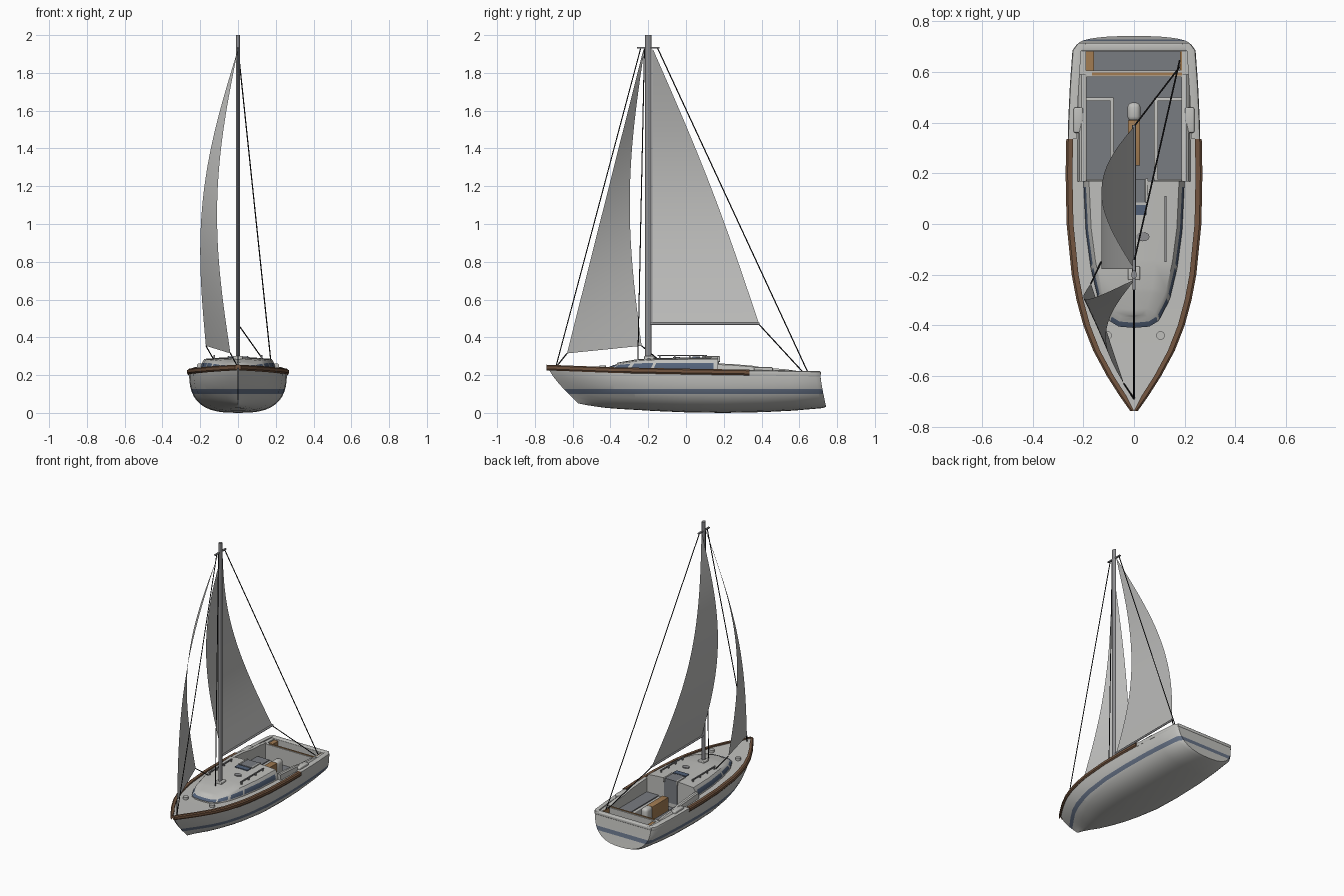
import bpy, bmesh, math
from mathutils import Vector

if "Cube" in bpy.data.objects:
    bpy.data.objects.remove(bpy.data.objects["Cube"])

def mat(name, r, g, b):
    m = bpy.data.materials.new(name)
    m.diffuse_color = (r, g, b, 1)
    m.use_nodes = True
    m.node_tree.nodes["Principled BSDF"].inputs["Base Color"].default_value = m.diffuse_color
    return m

WHITE = mat("hull white", .52, .52, .50)
SAIL = mat("sail cloth", .50, .50, .49)
STRIPE = mat("blue grey stripe", .13, .165, .235)
GLASS = mat("window blue", .085, .12, .19)
FLOOR = mat("deck grey", .19, .20, .22)
RAIL = mat("dark wood", .17, .09, .05)
TEAK = mat("light teak", .36, .20, .085)
METAL = mat("mast metal", .27, .27, .28)
ROPE = mat("rope black", .015, .015, .017)

def interp(tab, y, k=1):
    if y <= tab[0][0]:
        return tab[0][k]
    for a, b in zip(tab, tab[1:]):
        if y <= b[0]:
            return a[k] + (b[k] - a[k]) * (y - a[0]) / (b[0] - a[0])
    return tab[-1][k]

def finish(bm, name, mats, angle=35):
    bmesh.ops.remove_doubles(bm, verts=bm.verts, dist=1e-5)
    bmesh.ops.recalc_face_normals(bm, faces=bm.faces)
    me = bpy.data.meshes.new(name)
    bm.to_mesh(me)
    bm.free()
    for m in mats:
        me.materials.append(m)
    ob = bpy.data.objects.new(name, me)
    bpy.context.collection.objects.link(ob)
    smooth(ob, angle)
    return ob

def smooth(ob, angle=35):
    bpy.ops.object.select_all(action='DESELECT')
    bpy.context.view_layer.objects.active = ob
    ob.select_set(True)
    bpy.ops.object.shade_smooth_by_angle(angle=math.radians(angle))

def loft(rings, closed=True, caps=True, rule=None):
    bm = bmesh.new()
    vs = [[bm.verts.new(p) for p in r] for r in rings]
    n = len(rings[0])
    for i in range(len(vs) - 1):
        for j in range(n if closed else n - 1):
            k = (j + 1) % n
            f = bm.faces.new((vs[i][j], vs[i][k], vs[i + 1][k], vs[i + 1][j]))
            f.material_index = rule(i, j) if rule else 0
    if caps:
        bm.faces.new(vs[0])
        bm.faces.new(vs[-1])
    return bm

def box(name, x, y, z, m, bevel=0):
    bm = loft([[(x[0], y[0], h), (x[1], y[0], h), (x[1], y[1], h), (x[0], y[1], h)] for h in z])
    if bevel:
        bmesh.ops.bevel(bm, geom=bm.edges[:], offset=bevel, segments=3, affect='EDGES', profile=.5)
    return finish(bm, name, [m])

def tube(name, a, b, r, m, n=6, ratio=1):
    a, b = Vector(a), Vector(b)
    q = (b - a).to_track_quat('Z', 'Y')
    ring = [Vector((r * math.cos(t), r * ratio * math.sin(t), 0))
            for t in (2 * math.pi * i / n for i in range(n))]
    return finish(loft([[p + q @ v for v in ring] for p in (a, b)]), name, [m], 50)

# Hull stations: y at sheer, half width, y at keel, keel height, fullness
ST = [(-.732, .004, -.57, .05, 1.7), (-.68, .045, -.53, .042, 1.75), (-.6, .096, -.48, .034, 1.9),
      (-.5, .15, -.42, .026, 2.1), (-.4, .189, -.34, .02, 2.3), (-.3, .216, -.25, .015, 2.5),
      (-.2, .235, -.17, .01, 2.6), (0, .255, 0, .003, 2.8), (.2, .259, .2, 0, 2.8),
      (.4, .255, .41, .004, 2.8), (.55, .248, .57, .012, 2.7), (.685, .238, .72, .025, 2.6),
      (.71, .22, .742, .032, 2.5)]
SHEER = [(-.735, .245), (-.4, .232), (0, .224), (.71, .213)]
S = lambda y: interp(SHEER, y)
rings = []
for yt, w, yb, zk, n in ST:
    half = []
    for j in range(13):
        d = math.sin(math.pi / 2 * j / 12)
        half.append((w * max(0, 1 - d ** n) ** (1 / n), yt + (yb - yt) * d ** 1.3, S(yt) + (zk - S(yt)) * d))
    rings.append(half + [(-x, y, z) for x, y, z in reversed(half[:-1])])
bm = loft(rings)
for h in (.099, .127):
    bmesh.ops.bisect_plane(bm, geom=bm.verts[:] + bm.edges[:] + bm.faces[:], plane_co=(0, 0, h), plane_no=(0, 0, 1))
hull = finish(bm, "hull", [WHITE, STRIPE, FLOOR])

# Cockpit and aft well are cut out of the hull
for y, z in (((.17, .58), (.10, .4)), ((.605, .68), (.16, .4))):
    cut = box("cutter", (-.19, .19), y, z, WHITE)
    md = hull.modifiers.new("cut", 'BOOLEAN')
    md.object, md.solver = cut, 'EXACT'
    bpy.context.view_layer.objects.active = hull
    bpy.ops.object.modifier_apply(modifier="cut")
    bpy.data.objects.remove(cut)
for p in hull.data.polygons:
    c, nz = p.center, p.normal.z
    inside = abs(c.x) < .195 and .165 < c.y < .685 and (nz > .9 or c.y < .17 + .001 or c.y > .679)
    inside = inside or (abs(abs(c.x) - .19) < .002 and abs(p.normal.x) > .98 and p.normal.x * c.x < 0)
    if nz > .9 and c.z < .19:
        p.material_index = 2
    elif .099 < c.z < .127 and abs(nz) < .9 and not inside:
        p.material_index = 1
    else:
        p.material_index = 0
smooth(hull)

# Wooden rub rails and rounded stern gunwale
def edge_strip(name, ys, m, prof):
    for s in (1, -1):
        r = [[(s * max(0, interp(ST, y) + a), y - (.006 if y < -.73 else 0), S(y) + b) for a, b in prof] for y in ys]
        finish(loft(r), name, [m])
front = [s[0] for s in ST if s[0] < .3] + [.335]
edge_strip("rub_rail", front, RAIL, [(-.016, -.004), (.004, -.02), (.011, -.012), (.011, .004), (.003, .01), (-.016, .01)])
edge_strip("stern_gunwale", [.335, .4, .55, .685, .71], WHITE, [(-.03, -.004), (.002, -.02), (.005, -.01), (.002, .004), (-.006, .008), (-.03, .008)])
box("stern_rim", (-.222, .222), (.682, .714), (.198, .221), WHITE, .006)

# Cabin with wrap-around windows
HALF = [(.06, -.405), (.093, -.385), (.1, -.377), (.135, -.31), (.143, -.29), (.168, -.185),
        (.171, -.17), (.19, -.03), (.1985, .145), (.2, .17)]
OUT = [(-x, y) for x, y in reversed(HALF)] + [(0, -.41)] + HALF
ROOF = [(-.41, .257), (-.33, .27), (-.25, .281), (.17, .286)]
def cabin_z(k, y):
    wb, top = S(y) + .009, interp(ROOF, y)
    return (S(y) - .02, wb, wb + .62 * (top - wb), top, top + .006, top + .009)[k]
rings = []
for k, (sx, sy) in enumerate([(1, 1), (1, 1), (.955, .965), (.89, .93), (.5, .92), (0, .92)]):
    rings.append([(x * sx, .17 + (y - .17) * sy, cabin_z(k, y)) for x, y in OUT])
def window(i, j):
    if i != 1 or j >= len(OUT) - 1:
        return 0
    return int(math.dist(OUT[j], OUT[j + 1]) > .03)
finish(loft(rings, caps=False, rule=window), "cabin", [WHITE, GLASS])

# Companionway, roof window, deck plate
box("companion_hatch", (-.05, .05), (.085, .172), (.28, .297), FLOOR)
box("companion_door", (-.05, .05), (.168, .175), (.13, .297), FLOOR)
for s in (1, -1):
    box("companion_post", (s * .05 - .006, s * .05 + .006), (.085, .18), (.27, .3), WHITE, .003)
box("roof_window", (-.05, .05), (.035, .075), (.285, .298), GLASS)
tube("roof_vent", (.035, -.05, .285), (.035, -.05, .297), .026, METAL, 20, .7)

for s in (1, -1):
    # Roof handrails
    x = s * .125
    box("handrail", (x - .004, x + .004), (-.15, .11), (.3, .307), METAL)
    for y in (-.14, -.06, .02, .1):
        box("handrail_post", (x - .004, x + .004), (y - .004, y + .004), (.275, .302), METAL)
    # Coamings, winch pads and bow vents
    prof = [(.168, .262), (.25, .258), (.35, .25), (.42, .238), (.52, .232), (.59, .222)]
    finish(loft([[(s * .188, y, .2), (s * .188, y, z - .004), (s * .194, y, z), (s * .208, y, z),
                  (s * .216, y, z - .006), (s * .226, y, .2)] for y, z in prof]), "coaming", [WHITE])
    box("winch_pad", (s * .22 - .018, s * .22 + .018), (.36, .46), (.21, .242), WHITE, .006)
    tube("deck_vent", (s * .105, -.44, .225), (s * .105, -.44, .252), .017, WHITE, 16)
    # Seats with cushions
    box("seat", (s * .135 - .056, s * .135 + .056), (.17, .5), (.1, .155), WHITE, .005)
    box("cushion", (s * .14 - .047, s * .14 + .047), (.175, .488), (.15, .162), FLOOR)

# Table, pedestal and stern woodwork
box("table", (-.024, .024), (.23, .41), (.1, .2), TEAK, .003)
box("pedestal", (-.026, .026), (.405, .48), (.1, .206), WHITE, .02)
box("traveller_beam", (-.19, .19), (.582, .604), (.19, .213), WHITE)
box("traveller", (-.165, .19), (.587, .597), (.21, .219), TEAK)
box("stern_locker", (-.19, -.158), (.605, .68), (.16, .205), TEAK)
box("stern_trim", (.182, .19), (.605, .68), (.16, .212), TEAK)

# Mast, spreader, boom
tube("mast", (0, -.2, .27), (0, -.2, 2), .011, METAL, 16, 1.5)
box("mast_step", (-.024, .024), (-.222, -.168), (.27, .302), WHITE, .005)
box("mast_crossbar", (-.006, .006), (-.26, -.14), (1.93, 1.938), METAL)
tube("boom", (0, -.19, .472), (0, .39, .472), .007, METAL, 10)

# Sails: ruled sheets bulging to the left
def sail(name, fore, aft, n=28, m=8):
    rows = []
    for i in range(n + 1):
        a, b = Vector(fore(i / n)), Vector(aft(i / n))
        rows.append([a.lerp(b, j / m) for j in range(m + 1)])
    finish(loft(rows, closed=False, caps=False), name, [SAIL], 60)
bulge = lambda t, k: -k * math.sin(math.pi * t)
sail("main_sail", lambda t: (bulge(t, .128), -.178, .475 + 1.45 * t),
     lambda t: (bulge(t, .128), .385 - .56 * t - bulge(t, .025), .475 + 1.45 * t))
sail("jib", lambda t: (-.04 * (1 - t) + bulge(t, .09), -.63 + .405 * t, .315 + 1.61 * t),
     lambda t: (-.17 * (1 - t) + bulge(t, .1), -.235 + .015 * t + bulge(t, .07), .355 + 1.57 * t))

# Rigging
for name, a, b in [("forestay", (0, -.24, 1.93), (0, -.69, .24)),
                   ("halyard", (0, -.22, 1.93), (0, -.255, .275)),
                   ("backstay", (0, -.15, 1.93), (.18, .645, .215)),
                   ("main_sheet", (0, .385, .47), (.18, .62, .215)),
                   ("jib_tack_line", (-.04, -.63, .315), (0, -.69, .24)),
                   ("jib_sheet", (-.17, -.235, .355), (-.13, -.15, .285))]:
    tube(name, a, b, .0032, ROPE)
